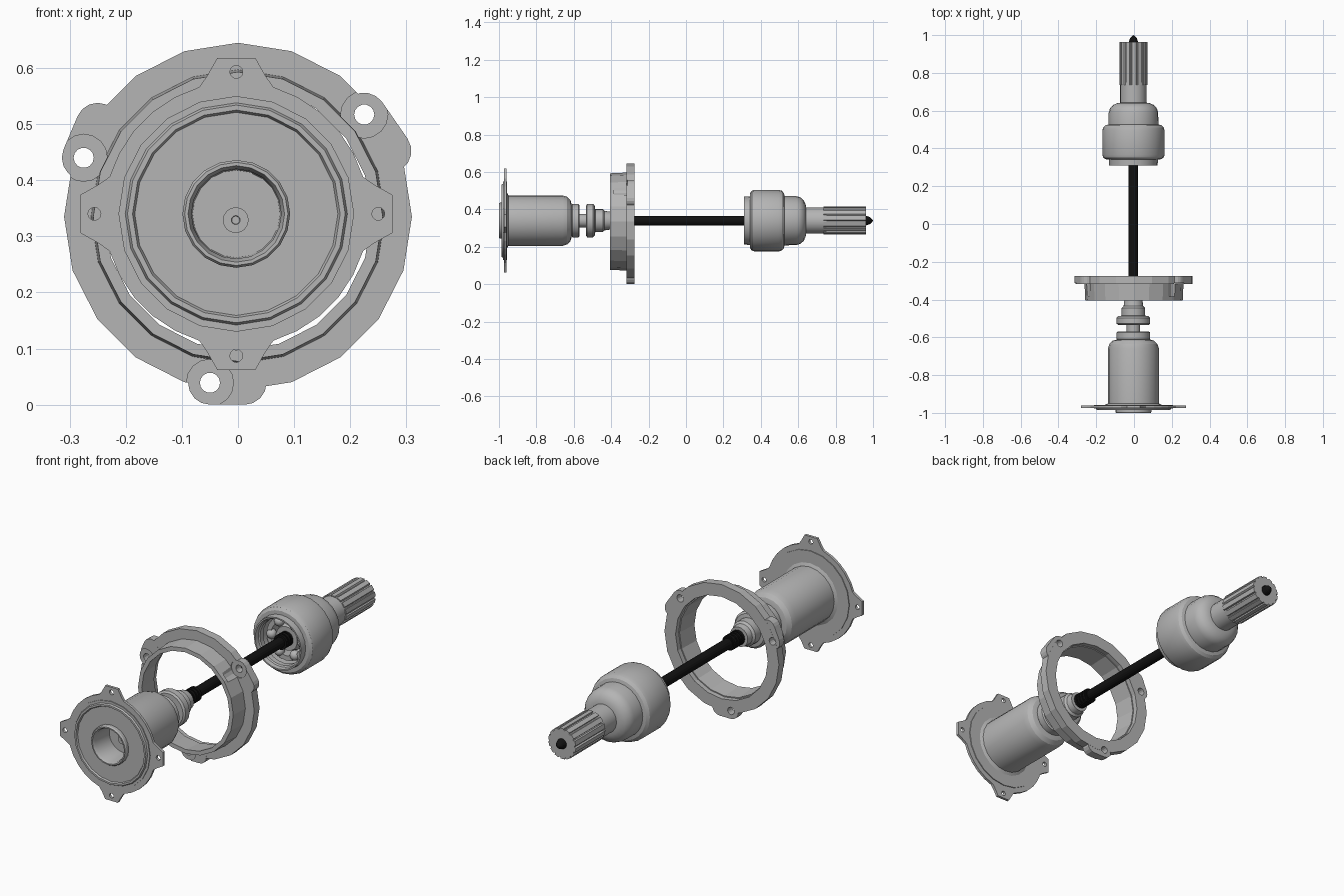
import bpy, bmesh, math
from mathutils import Vector

if "Cube" in bpy.data.objects:
    bpy.data.objects.remove(bpy.data.objects["Cube"])

CX, CZ = -0.003, 0.34          # main axis, running along y


def material(name, c):
    m = bpy.data.materials.new(name)
    m.diffuse_color = (*c, 1)
    m.use_nodes = True
    m.node_tree.nodes["Principled BSDF"].inputs["Base Color"].default_value = m.diffuse_color
    return m


STEEL = material("steel grey", (0.46, 0.46, 0.46))
BLACK = material("shaft black", (0.006, 0.006, 0.006))


def finish(bm, name, mat, smooth=0):
    bmesh.ops.remove_doubles(bm, verts=bm.verts, dist=1e-5)
    bmesh.ops.recalc_face_normals(bm, faces=bm.faces)
    me = bpy.data.meshes.new(name)
    bm.to_mesh(me)
    bm.free()
    ob = bpy.data.objects.new(name, me)
    bpy.context.collection.objects.link(ob)
    me.materials.append(mat)
    if smooth:
        bpy.ops.object.select_all(action='DESELECT')
        ob.select_set(True)
        bpy.context.view_layer.objects.active = ob
        bpy.ops.object.shade_smooth_by_angle(angle=math.radians(smooth))
    return ob


def lathe(name, prof, n=24, mat=STEEL, closed=False, cx=CX, cz=CZ, smooth=0):
    """Spin (y, radius) points about the y axis."""
    bm = bmesh.new()
    vs = [bm.verts.new((cx, y, cz + r)) for y, r in prof]
    pairs = list(zip(vs, vs[1:])) + ([(vs[-1], vs[0])] if closed else [])
    es = [bm.edges.new(p) for p in pairs]
    bmesh.ops.spin(bm, geom=vs + es, cent=(cx, 0, cz), axis=(0, 1, 0),
                   angle=2 * math.pi, steps=n, use_merge=True)
    return finish(bm, name, mat, smooth)


def prism(name, pts, y0, y1, mat=STEEL):
    """Extrude an (x, z) outline along y."""
    bm = bmesh.new()
    f = bm.faces.new([bm.verts.new((x, y0, z)) for x, z in pts])
    r = bmesh.ops.extrude_face_region(bm, geom=[f])
    bmesh.ops.translate(bm, vec=(0, y1 - y0, 0),
                        verts=[v for v in r['geom'] if isinstance(v, bmesh.types.BMVert)])
    return finish(bm, name, mat)


def circle(x, z, r, n=16, a0=0.0, span=2 * math.pi):
    k = n if span > 6.28 else n - 1
    return [(x + r * math.cos(a0 + span * i / k), z + r * math.sin(a0 + span * i / k))
            for i in range(n)]


def capsule(a, b, r):
    """Outline around two equal circles."""
    d = math.atan2(b[1] - a[1], b[0] - a[0])
    return (circle(*b, r, 9, d - math.pi / 2, math.pi)
            + circle(*a, r, 9, d + math.pi / 2, math.pi))


def boolean(ob, tool, op='DIFFERENCE'):
    m = ob.modifiers.new("cut", 'BOOLEAN')
    m.operation, m.object, m.solver = op, tool, 'EXACT'
    bpy.context.view_layer.objects.active = ob
    bpy.ops.object.modifier_apply(modifier=m.name)
    bpy.data.objects.remove(tool, do_unlink=True)


# Hollow housing: mouth lip, bore, sealing grooves, body and stepped neck
lathe("housing", [
    (-0.88, 0), (-0.88, 0.078), (-0.985, 0.080), (-1.0, 0.086), (-1.0, 0.092),
    (-0.994, 0.096), (-0.978, 0.096), (-0.978, 0.181), (-0.986, 0.185),
    (-0.986, 0.194), (-0.978, 0.198), (-0.978, 0.21), (-0.957, 0.21),
    (-0.957, 0.15), (-0.95, 0.135), (-0.66, 0.135), (-0.635, 0.127),
    (-0.618, 0.11), (-0.612, 0.09), (-0.612, 0.085), (-0.608, 0.089),
    (-0.575, 0.089), (-0.57, 0.083), (-0.57, 0.036), (-0.535, 0.036),
    (-0.535, 0.08), (-0.528, 0.089), (-0.497, 0.089), (-0.488, 0.08),
    (-0.485, 0.062), (-0.445, 0.062), (-0.435, 0.052), (-0.405, 0.048),
    (-0.405, 0)], 20, smooth=25)
lathe("bore_centre_pin", [(-0.885, 0.023), (-0.89, 0.023), (-0.89, 0.008),
                          (-0.886, 0.007), (-0.886, 0)], 16, cx=-0.004, cz=0.329)

# Thin mounting plate with four tapered ears
pts = []
for k in range(4):
    a = k * math.pi / 2
    ux, uz = math.cos(a), math.sin(a)
    for r, s in ((0.226, -0.066), (0.246, -0.052), (0.278, -0.034),
                 (0.278, 0.034), (0.246, 0.052), (0.226, 0.066)):
        pts.append((CX + r * ux - s * uz, CZ + r * uz + s * ux))
    pts += circle(CX, CZ, 0.235, 4, a + 0.48, math.pi / 2 - 0.96)
plate = prism("mounting_plate", pts, -0.974, -0.961)
for k in range(4):
    a = k * math.pi / 2
    boolean(plate, prism("hole", circle(CX + 0.253 * math.cos(a), CZ + 0.253 * math.sin(a),
                                        0.0115, 12), -1.1, -0.9))
boolean(plate, prism("hole", circle(CX, CZ, 0.13, 20), -1.1, -0.9))

# Bearing ring: sleeve and wide flange, with three bolt lugs
ring = lathe("bearing_ring", [(-0.405, 0.238), (-0.405, 0.258), (-0.317, 0.262),
                              (-0.317, 0.31), (-0.276, 0.31), (-0.276, 0.25),
                              (-0.30, 0.25), (-0.30, 0.245)],
             20, closed=True, cx=0.0, cz=0.335)
LUGS = [((0.225, 0.517), (0.27, 0.452)), ((-0.275, 0.44), (-0.25, 0.499)),
        ((-0.05, 0.039), (0.012, 0.039))]
for boss, lobe in LUGS:
    boolean(ring, prism("lug", capsule(boss, lobe, 0.039), -0.3175, -0.2765), 'UNION')
for boss, lobe in LUGS:
    boolean(ring, prism("pocket", circle(*boss, 0.042, 16), -0.385, -0.3125))
    boolean(ring, prism("bolt_hole", circle(*boss, 0.018, 14), -0.5, -0.2))

# Black shaft with ribbed collars at both joints
lathe("shaft", [(-0.42, 0), (-0.42, 0.025), (0.46, 0.025), (0.46, 0)], 16, BLACK)
for name, y0 in (("front_collar", -0.42), ("rear_collar", 0.33)):
    prof = [(y0, 0)]
    for i in range(5):
        y = y0 + i * 0.02
        prof += [(y, 0.036), (y + 0.013, 0.036), (y + 0.014, 0.031), (y + 0.02, 0.031)]
    lathe(name, prof + [(y0 + 0.1, 0)], 16, BLACK)

# Joint cup: open hollow front, rounded bell, shoulder and stub
lathe("joint_cup", [
    (0.50, 0), (0.50, 0.08), (0.47, 0.118), (0.365, 0.122), (0.36, 0.112),
    (0.335, 0.112), (0.33, 0.118), (0.31, 0.121), (0.31, 0.128), (0.342, 0.13),
    (0.343, 0.148), (0.352, 0.16), (0.366, 0.165), (0.495, 0.165), (0.512, 0.16),
    (0.523, 0.148), (0.527, 0.132), (0.59, 0.131), (0.612, 0.124), (0.63, 0.108),
    (0.64, 0.085), (0.642, 0.07), (0.75, 0.07), (0.75, 0)], 24, smooth=28)

# Joint internals: cage, inner race and balls
lathe("ball_cage", [(0.375, 0.082), (0.375, 0.105), (0.44, 0.112), (0.44, 0.085)],
      24, closed=True)
lathe("inner_race", [(0.38, 0), (0.38, 0.058), (0.42, 0.07), (0.47, 0.058), (0.47, 0)], 18)
for i in range(6):
    a = i * math.pi / 3
    bm = bmesh.new()
    bmesh.ops.create_uvsphere(bm, u_segments=12, v_segments=8, radius=0.024)
    bmesh.ops.translate(bm, verts=bm.verts,
                        vec=(CX + 0.084 * math.cos(a), 0.385, CZ + 0.084 * math.sin(a)))
    finish(bm, f"joint_ball_{i + 1}", STEEL, 40)

# Splined stub: broad teeth with narrow slots
teeth = []
for i in range(14):
    a = i * 2 * math.pi / 14
    for r, d in ((0.075, 0.05), (0.075, 0.34), (0.068, 0.36), (0.068, 0.435)):
        teeth.append((CX + r * math.cos(a + d), CZ + r * math.sin(a + d)))
prism("splined_stub", teeth, 0.735, 0.963)

# Black pointed tip
lathe("shaft_tip", [(0.95, 0), (0.95, 0.022), (0.965, 0.025), (0.985, 0.018),
                    (0.997, 0.006), (1.0, 0)], 14, BLACK)
